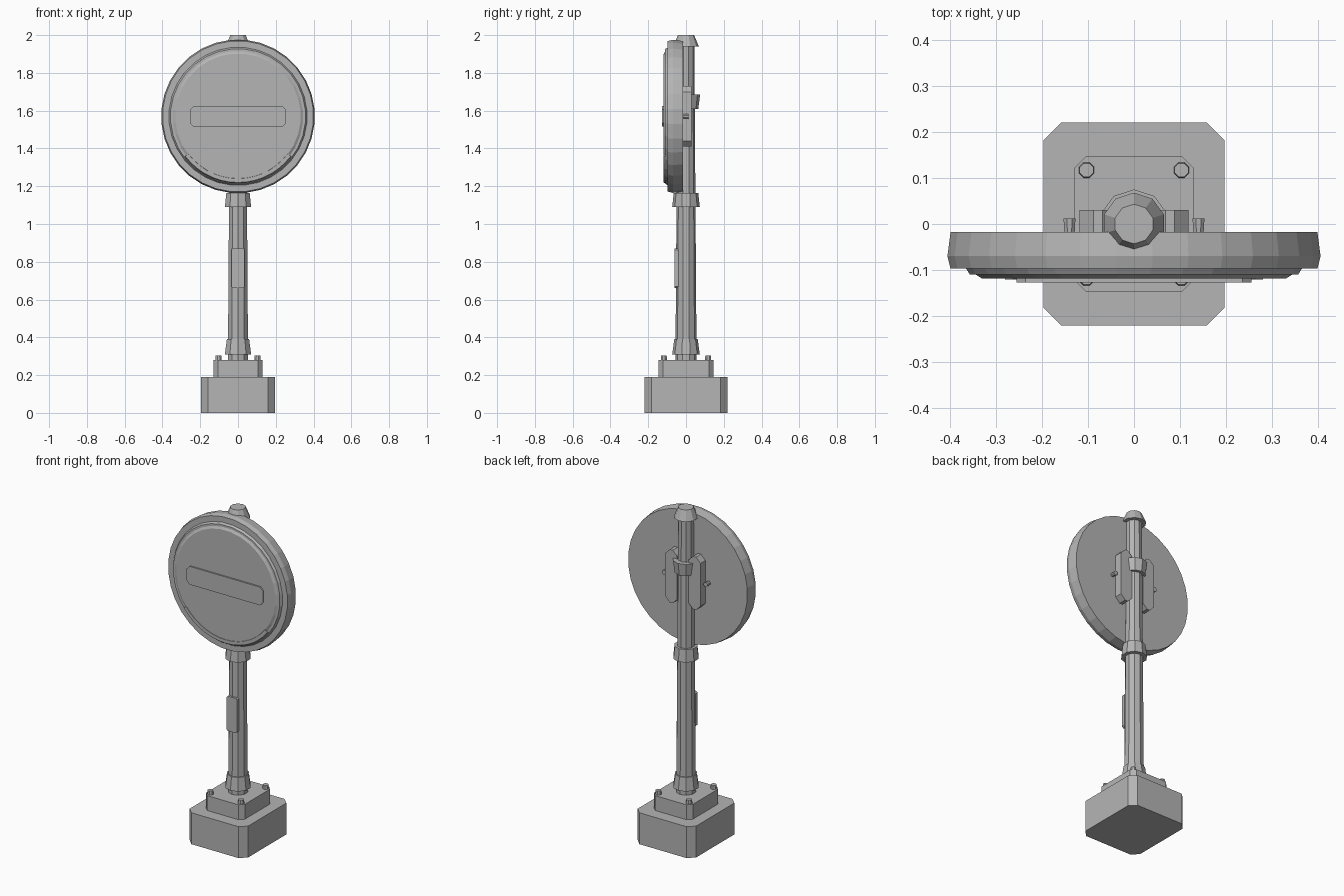
import bpy, bmesh, math
from mathutils import Matrix

cube = bpy.data.objects.get("Cube")
if cube:
    bpy.data.objects.remove(cube, do_unlink=True)

grey = bpy.data.materials.new("grey")
grey.use_nodes = True
grey.diffuse_color = (0.46, 0.46, 0.46, 1)
grey.node_tree.nodes["Principled BSDF"].inputs["Base Color"].default_value = grey.diffuse_color

FACE_FRONT = Matrix.Rotation(math.pi / 2, 4, "X")  # local z becomes -y
DISC_Z = 1.57


def finish(name, bm, matrix=Matrix()):
    bm.transform(matrix)
    bmesh.ops.recalc_face_normals(bm, faces=bm.faces)
    mesh = bpy.data.meshes.new(name)
    bm.to_mesh(mesh)
    bm.free()
    mesh.materials.append(grey)
    obj = bpy.data.objects.new(name, mesh)
    bpy.context.collection.objects.link(obj)
    return obj


def lathe(name, profile, sides, matrix=Matrix()):
    """Stack of rings from (radius, height) pairs, closed at both ends."""
    bm = bmesh.new()
    rings = []
    for r, h in profile:
        angles = [2 * math.pi * (i + 0.5) / sides for i in range(sides)]
        rings.append([bm.verts.new((r * math.cos(a), r * math.sin(a), h)) for a in angles])
    for low, high in zip(rings, rings[1:]):
        for i in range(sides):
            j = (i + 1) % sides
            bm.faces.new((low[i], low[j], high[j], high[i]))
    bm.faces.new(rings[0])
    bm.faces.new(rings[-1])
    return finish(name, bm, matrix)


def slab(name, half_x, half_y, low, high, cut, matrix=Matrix()):
    """Rectangular block with its four corners chamfered."""
    bm = bmesh.new()
    bmesh.ops.create_cube(bm, size=1)
    bm.transform(Matrix.Translation((0, 0, (low + high) / 2))
                 @ Matrix.Diagonal((2 * half_x, 2 * half_y, high - low, 1)))
    uprights = [e for e in bm.edges if abs(e.verts[0].co.z - e.verts[1].co.z) > 1e-4]
    bmesh.ops.bevel(bm, geom=uprights, offset=cut, segments=1, affect="EDGES")
    return finish(name, bm, matrix)


# Footing and bolted plinth
slab("footing", 0.196, 0.22, 0, 0.19, 0.038)
slab("plinth", 0.13, 0.146, 0.19, 0.28, 0.025)
for x in (-0.103, 0.103):
    for y in (-0.117, 0.117):
        lathe("plinth_bolt", [(0.018, 0.28), (0.016, 0.303)], 8, Matrix.Translation((x, y, 0)))

# Pole, flared collars and cap
lathe("pole", [(0.056, 0.28), (0.044, 1.97)], 10)
lathe("base_collar", [(0.073, 0.31), (0.062, 0.39)], 10)
lathe("middle_collar", [(0.073, 1.09), (0.065, 1.165)], 10)
lathe("bracket_collar", [(0.065, 1.61), (0.075, 1.685)], 10)
lathe("cap", [(0.068, 1.94), (0.043, 2.0)], 10)

# Name plate on the pole
slab("pole_plate", 0.035, 0.105, 0.04, 0.06, 0.008, Matrix.Translation((0, 0, 0.765)) @ FACE_FRONT)

# Round sign with stepped face
at_disc = Matrix.Translation((0, 0, DISC_Z)) @ FACE_FRONT
lathe("sign_disc", [(0.40, 0.017), (0.407, 0.07), (0.40, 0.097), (0.366, 0.097),
                    (0.358, 0.11), (0.345, 0.11), (0.332, 0.118)], 32, at_disc)
slab("sign_bar", 0.255, 0.055, 0.116, 0.127, 0.02, at_disc)

# Raised lip along the lower part of the face
bm = bmesh.new()
steps = 14
previous = None
for i in range(steps + 1):
    a = math.radians(217 + 106 * i / steps)
    ring = [bm.verts.new((r * math.cos(a), r * math.sin(a), h))
            for r, h in ((0.325, 0.11), (0.33, 0.12), (0.35, 0.12), (0.355, 0.11))]
    if previous:
        for k in range(4):
            n = (k + 1) % 4
            bm.faces.new((previous[k], previous[n], ring[n], ring[k]))
    else:
        bm.faces.new(ring)
    previous = ring
bm.faces.new(previous)
finish("lower_lip", bm, at_disc)

# Rear clamp pads and small studs on both sides of the pole
for side in (-1, 1):
    slab("clamp_pad", 0.04, 0.16, -0.03, 0.02, 0.03,
         Matrix.Translation((side * 0.078, 0, 0)) @ at_disc)
    lathe("clamp_stud", [(0.014, -0.012), (0.012, 0.02)], 8,
          Matrix.Translation((side * 0.14, 0, 0)) @ at_disc)
